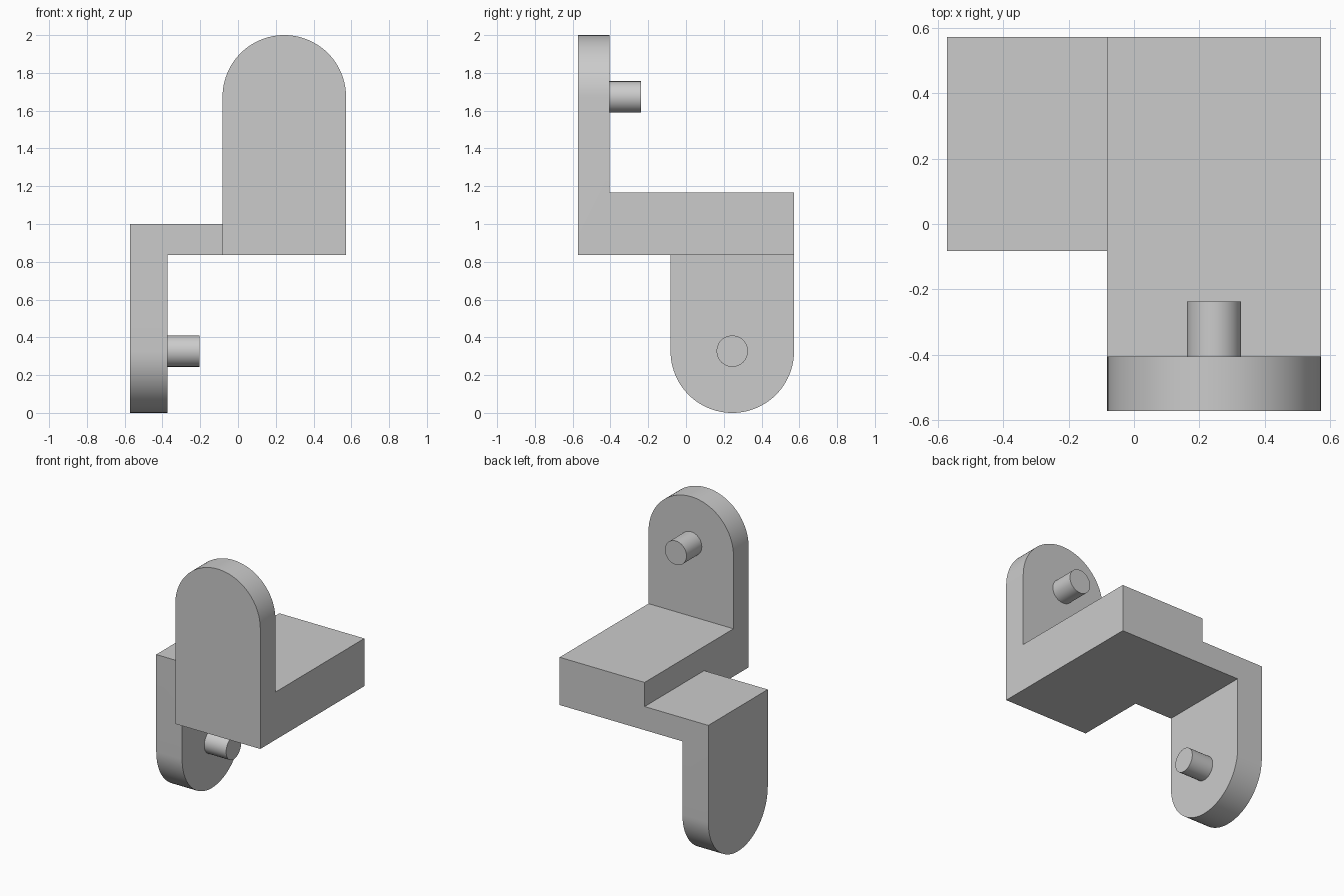
import bpy
import bmesh
from math import pi, sin, cos
from mathutils import Vector

cube = bpy.data.objects.get("Cube")
if cube:
    bpy.data.objects.remove(cube, do_unlink=True)

HALF = 0.572           # half the footprint
INNER = -0.082         # inner side of both tabs
MID = (HALF + INNER) / 2
R = (HALF - INNER) / 2
BOTTOM, STEP, DECK = 0.836, 1.0, 1.168
FRONT_FACE = -0.405    # rear face of the front tab
SIDE_FACE = -0.373     # inner face of the side tab
PIN_R, PIN_LEN = 0.083, 0.168

grey = bpy.data.materials.new("plain_grey")
grey.use_nodes = True
COLOUR = (0.6, 0.6, 0.6, 1)
grey.diffuse_color = COLOUR
grey.node_tree.nodes["Principled BSDF"].inputs["Base Color"].default_value = COLOUR


def prism(name, outline, offset):
    """Extrude a closed outline along an offset."""
    bm = bmesh.new()
    face = bm.faces.new([bm.verts.new(p) for p in outline])
    new = bmesh.ops.extrude_face_region(bm, geom=[face], use_keep_orig=True)["geom"]
    bmesh.ops.translate(bm, verts=[v for v in new if isinstance(v, bmesh.types.BMVert)],
                        vec=Vector(offset))
    bmesh.ops.recalc_face_normals(bm, faces=bm.faces)
    mesh = bpy.data.meshes.new(name)
    bm.to_mesh(mesh)
    bm.free()
    mesh.materials.append(grey)
    obj = bpy.data.objects.new(name, mesh)
    bpy.context.collection.objects.link(obj)
    return obj


def block(name, x0, x1, y0, y1, z0, z1):
    return prism(name, [(x0, y0, z0), (x1, y0, z0), (x1, y1, z0), (x0, y1, z0)],
                 (0, 0, z1 - z0))


def tab_outline(flat_z, centre_z, up):
    """Straight-sided tab with a half-round end, as (across, height) points."""
    arc = [(MID + R * cos(pi * i / 48), centre_z + up * R * sin(pi * i / 48))
           for i in range(49)]
    return [(HALF, flat_z)] + arc + [(INNER, flat_z)]


def circle(centre_z):
    return [(MID + PIN_R * cos(pi * i / 24), centre_z + PIN_R * sin(pi * i / 24))
            for i in range(48)]


def smooth(obj):
    bpy.ops.object.select_all(action="DESELECT")
    obj.select_set(True)
    bpy.context.view_layer.objects.active = obj
    bpy.ops.object.shade_smooth_by_angle(angle=pi / 6)


# Bracket body: deck, lower step, front tab rising, side tab hanging
body = block("bracket_body", INNER, HALF, -HALF, HALF, BOTTOM, DECK)
pieces = [
    block("step", -HALF, INNER, INNER, HALF, BOTTOM, STEP),
    prism("front_tab", [(x, -HALF, z) for x, z in tab_outline(BOTTOM, 2 - R, 1)],
          (0, FRONT_FACE + HALF, 0)),
    prism("side_tab", [(-HALF, y, z) for y, z in tab_outline(STEP, R, -1)],
          (SIDE_FACE + HALF, 0, 0)),
]
bpy.context.view_layer.objects.active = body
for piece in pieces:
    mod = body.modifiers.new("join", "BOOLEAN")
    mod.operation, mod.solver, mod.object = "UNION", "EXACT", piece
    bpy.ops.object.modifier_apply(modifier=mod.name)
    bpy.data.objects.remove(piece, do_unlink=True)

# Merge coplanar faces left by the joins
bm = bmesh.new()
bm.from_mesh(body.data)
bmesh.ops.remove_doubles(bm, verts=bm.verts, dist=0.0001)
bmesh.ops.dissolve_limit(bm, angle_limit=0.01, verts=bm.verts, edges=bm.edges)
bm.to_mesh(body.data)
bm.free()
smooth(body)

# Pins on the inner faces of the tabs
smooth(prism("front_pin", [(x, FRONT_FACE, z) for x, z in circle(2 - R)],
             (0, PIN_LEN, 0)))
smooth(prism("side_pin", [(SIDE_FACE, y, z) for y, z in circle(R)],
             (PIN_LEN, 0, 0)))
